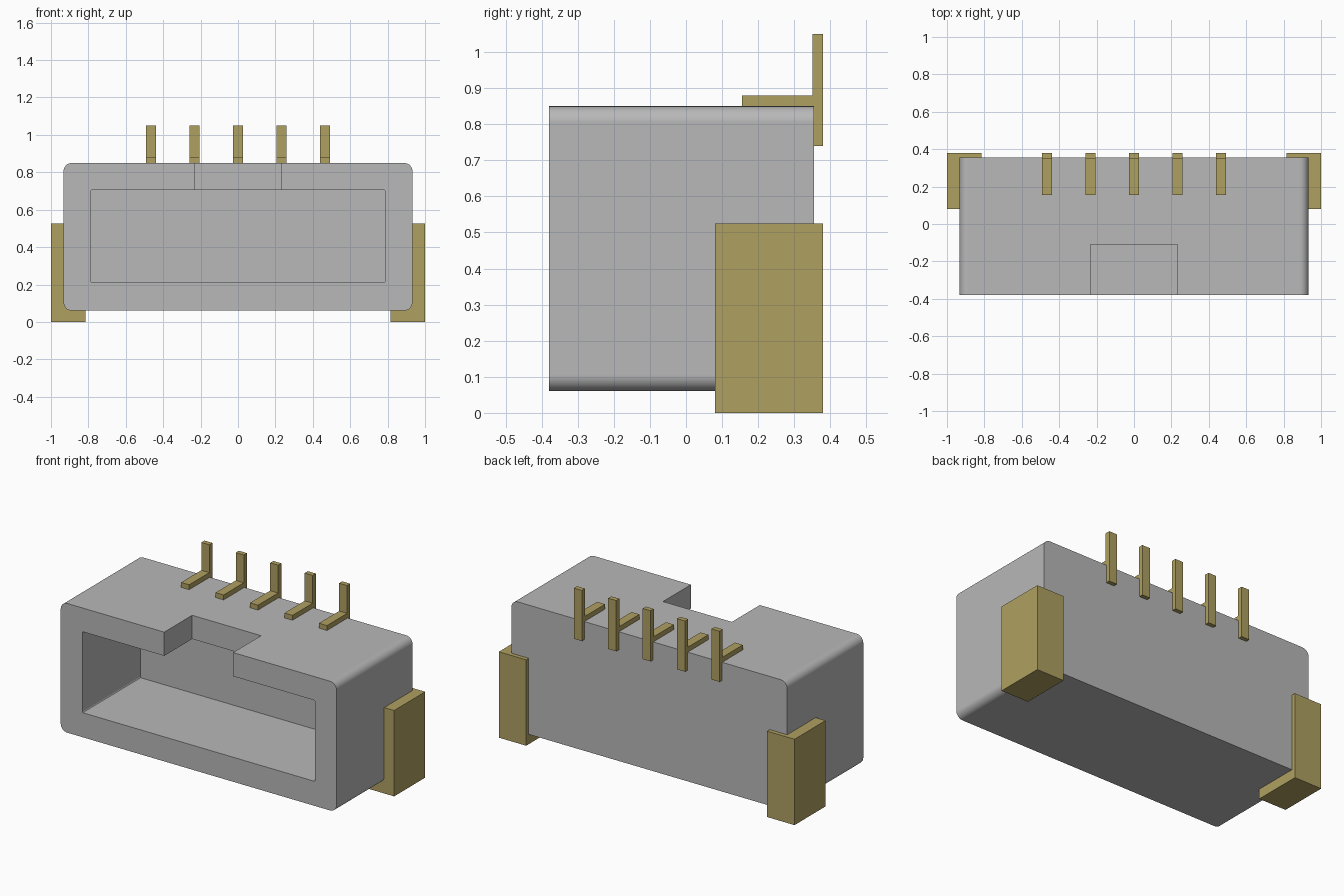
import bpy
import bmesh
import math

cube = bpy.data.objects.get("Cube")
if cube:
    bpy.data.objects.remove(cube, do_unlink=True)


def material(name, rgb):
    mat = bpy.data.materials.new(name)
    mat.use_nodes = True
    mat.diffuse_color = (*rgb, 1)
    mat.node_tree.nodes["Principled BSDF"].inputs["Base Color"].default_value = (*rgb, 1)
    return mat


GREY = material("grey plastic", (0.48, 0.48, 0.48))
GOLD = material("dull gold metal", (0.43, 0.35, 0.12))


def boxes(name, spans, mat, radius=0, segments=8):
    """Join boxes given as (x, y, z) ranges; radius rounds edges along y."""
    bm = bmesh.new()
    for span in spans:
        new = bmesh.ops.create_cube(bm, size=1)["verts"]
        for v in new:
            v.co = [lo + (c + 0.5) * (hi - lo) for c, (lo, hi) in zip(v.co, span)]
    if radius:
        along_y = [e for e in bm.edges
                   if abs(e.verts[0].co.y - e.verts[1].co.y) > 0.01]
        bmesh.ops.bevel(bm, geom=along_y, offset=radius, segments=segments,
                        profile=0.5, affect="EDGES")
    mesh = bpy.data.meshes.new(name)
    bm.to_mesh(mesh)
    bm.free()
    mesh.materials.append(mat)
    obj = bpy.data.objects.new(name, mesh)
    bpy.context.collection.objects.link(obj)
    return obj


def cut(obj, cutter):
    bpy.context.view_layer.objects.active = obj
    mod = obj.modifiers.new("cut", "BOOLEAN")
    mod.operation = "DIFFERENCE"
    mod.solver = "EXACT"
    mod.object = cutter
    bpy.ops.object.modifier_apply(modifier=mod.name)
    bpy.data.objects.remove(cutter, do_unlink=True)


# Housing with its mating cavity and the key slot through the top wall
FRONT, BACK = -0.38, 0.355
BOTTOM, TOP = 0.06, 0.85
housing = boxes("housing", [((-0.933, 0.933), (FRONT, BACK), (BOTTOM, TOP))],
                GREY, radius=0.045)
cut(housing, boxes("cavity_cutter",
                   [((-0.787, 0.787), (FRONT - 0.1, 0.18), (0.21, 0.705))],
                   GREY, radius=0.008, segments=3))
cut(housing, boxes("slot_cutter",
                   [((-0.233, 0.233), (FRONT - 0.1, -0.11), (0.6, TOP + 0.1))], GREY))

bpy.ops.object.select_all(action="DESELECT")
housing.select_set(True)
bpy.context.view_layer.objects.active = housing
bpy.ops.object.shade_smooth_by_angle(angle=math.radians(30))
weighted = housing.modifiers.new("even shading", "WEIGHTED_NORMAL")
weighted.keep_sharp = True

# Solder tabs wrapping the rear lower corners
for side, sign in (("left", 1), ("right", -1)):
    x_range = sorted((sign * 0.815, sign * 1.0))
    boxes(side + "_solder_tab", [(x_range, (0.08, 0.38), (0, 0.525))], GOLD)

# Row of contact pins: an upright blade and an arm lying on the top
for i in range(5):
    x = (i - 2) * 0.233
    x_range = (x - 0.027, x + 0.027)
    boxes(f"contact_pin_{i + 1}",
          [(x_range, (0.35, 0.38), (0.74, 1.05)),
           (x_range, (0.155, 0.351), (TOP - 0.01, 0.88))], GOLD)
